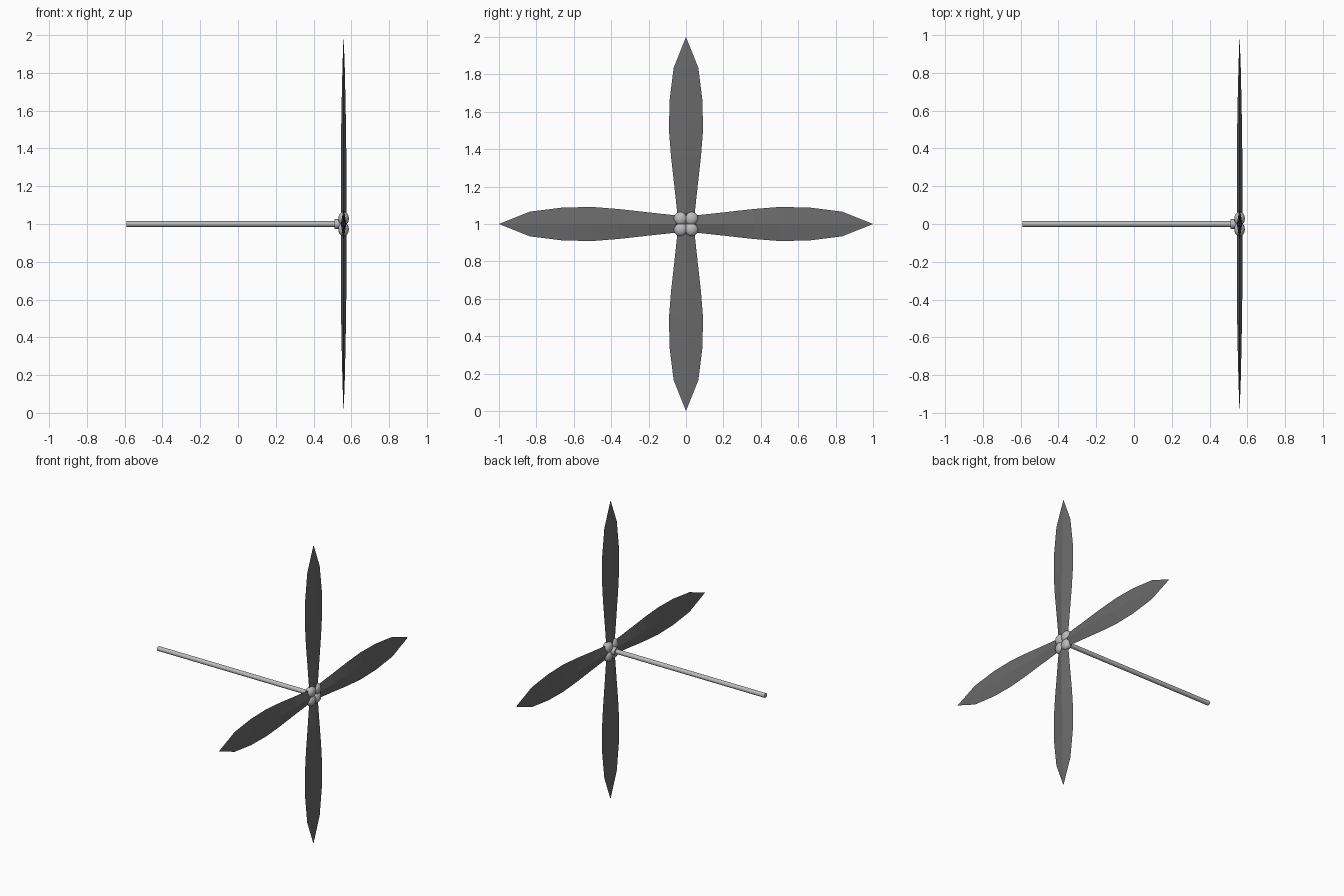
import bpy, bmesh, math
from mathutils import Matrix, Vector

if "Cube" in bpy.data.objects:
    bpy.data.objects.remove(bpy.data.objects["Cube"])

ROTOR_X = 0.559
AXIS_Z = 1.0


def material(name, rgb):
    m = bpy.data.materials.new(name)
    m.diffuse_color = (*rgb, 1.0)
    m.use_nodes = True
    m.node_tree.nodes["Principled BSDF"].inputs["Base Color"].default_value = m.diffuse_color
    return m


LIGHT = material("light grey metal", (0.50, 0.50, 0.50))
DARK = material("dark grey blade", (0.145, 0.145, 0.145))


def finish(name, bm, mat, smooth=True):
    bmesh.ops.recalc_face_normals(bm, faces=bm.faces)
    mesh = bpy.data.meshes.new(name)
    bm.to_mesh(mesh)
    bm.free()
    mesh.materials.append(mat)
    obj = bpy.data.objects.new(name, mesh)
    bpy.context.collection.objects.link(obj)
    if smooth:
        bpy.ops.object.select_all(action='DESELECT')
        obj.select_set(True)
        bpy.context.view_layer.objects.active = obj
        bpy.ops.object.shade_smooth_by_angle(angle=math.radians(40))
    return obj


def rod(name, x0, x1, radius, sides=16):
    """Cylinder lying along the x axis at hub height."""
    bm = bmesh.new()
    mat = Matrix.Translation(((x0 + x1) / 2, 0, AXIS_Z)) @ Matrix.Rotation(math.pi / 2, 4, 'Y')
    bmesh.ops.create_cone(bm, cap_ends=True, segments=sides, radius1=radius,
                          radius2=radius, depth=x1 - x0, matrix=mat)
    return finish(name, bm, LIGHT)


# Drive shaft and collar
rod("shaft", -0.59, 0.55, 0.015)
rod("shaft_collar", 0.512, 0.545, 0.026)

# Hub: four flattened lobes between the blades
for i in range(4):
    a = math.pi / 4 + i * math.pi / 2
    bm = bmesh.new()
    place = (Matrix.Translation((ROTOR_X, 0.04 * math.cos(a), AXIS_Z + 0.04 * math.sin(a)))
             @ Matrix.Diagonal((0.028, 0.037, 0.037, 1)))
    bmesh.ops.create_uvsphere(bm, u_segments=20, v_segments=12, radius=1, matrix=place)
    finish(f"hub_lobe_{i + 1}", bm, LIGHT)

# Blade stations: distance from axis, half width, half thickness
STATIONS = [(0.02, 0.038, 0.015), (0.06, 0.047, 0.015), (0.20, 0.062, 0.015),
            (0.36, 0.080, 0.0145), (0.50, 0.091, 0.013), (0.66, 0.088, 0.010),
            (0.835, 0.066, 0.006)]
TIP = 1.0

# Four blades with a diamond section tapering to a point
for i in range(4):
    bm = bmesh.new()
    rings = [[bm.verts.new(p) for p in ((t, 0, r), (0, w, r), (-t, 0, r), (0, -w, r))]
             for r, w, t in STATIONS]
    tip = bm.verts.new((0, 0, TIP))
    bm.faces.new(rings[0])
    for a, b in zip(rings, rings[1:]):
        for k in range(4):
            n = (k + 1) % 4
            bm.faces.new((a[k], a[n], b[n], b[k]))
    for k in range(4):
        bm.faces.new((rings[-1][k], rings[-1][(k + 1) % 4], tip))
    bm.transform(Matrix.Translation((ROTOR_X, 0, AXIS_Z)) @ Matrix.Rotation(i * math.pi / 2, 4, 'X'))
    finish(f"blade_{i + 1}", bm, DARK, smooth=False)
